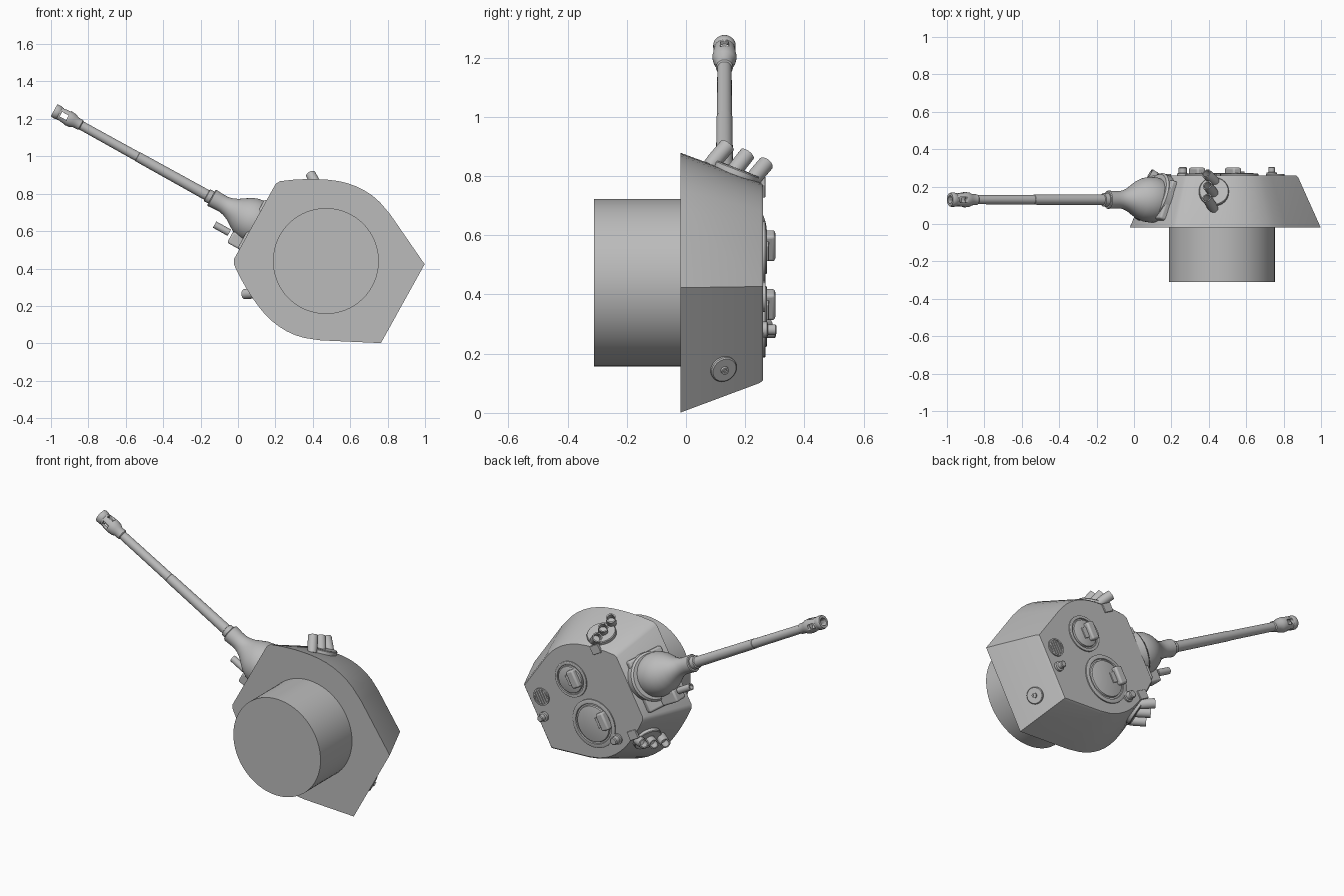
import bpy, bmesh, math
from mathutils import Matrix, Vector

cube = bpy.data.objects.get("Cube")
if cube:
    bpy.data.objects.remove(cube)

steel = bpy.data.materials.new("grey_steel")
steel.use_nodes = True
steel.diffuse_color = (0.5, 0.5, 0.5, 1)
steel.node_tree.nodes["Principled BSDF"].inputs["Base Color"].default_value = (0.5, 0.5, 0.5, 1)

# Turret frame: x = forward along the gun, y = left side, z = roof direction
A = math.radians(29)
C, S = math.cos(A), math.sin(A)
FRAME = Matrix(((-C, S, 0, 0.47), (0, 0, 1, 0), (S, C, 0, 0.44), (0, 0, 0, 1)))
TILT = -math.atan(0.375)      # slope of the front plate
GUN = 0.13                    # gun axis height
ROOF = 0.26


def finish(name, bm, bevel=0):
    """Turn a bmesh in turret space into a shaded object."""
    bmesh.ops.recalc_face_normals(bm, faces=bm.faces)
    mesh = bpy.data.meshes.new(name)
    bm.to_mesh(mesh)
    bm.free()
    mesh.transform(FRAME)
    mesh.materials.append(steel)
    ob = bpy.data.objects.new(name, mesh)
    bpy.context.collection.objects.link(ob)
    if bevel:
        mod = ob.modifiers.new("bevel", "BEVEL")
        mod.width, mod.segments = bevel, 3
    bpy.ops.object.select_all(action="DESELECT")
    ob.select_set(True)
    bpy.context.view_layer.objects.active = ob
    bpy.ops.object.shade_smooth_by_angle(angle=math.radians(32))
    return ob


def loft(bm, rings):
    """Skin a list of equal-length rings and cap both ends."""
    loops = [[bm.verts.new(p) for p in ring] for ring in rings]
    n = len(loops[0])
    for a, b in zip(loops, loops[1:]):
        for i in range(n):
            bm.faces.new((a[i], a[(i + 1) % n], b[(i + 1) % n], b[i]))
    bm.faces.new(loops[0])
    bm.faces.new(loops[-1])


def lathe(name, profile, base, axis=(0, 0, 1), sides=32):
    """Revolve (distance, radius) pairs about an axis from a base point."""
    rot = Vector(axis).to_track_quat("Z", "Y")
    rings = []
    for d, r in profile:
        r = max(r, 0.0005)
        turn = [2 * math.pi * i / sides for i in range(sides)]
        rings.append([Vector(base) + rot @ Vector((r * math.cos(t), r * math.sin(t), d)) for t in turn])
    bm = bmesh.new()
    loft(bm, rings)
    return finish(name, bm)


def box(name, size, loc, tilt=0, bevel=0.0):
    bm = bmesh.new()
    m = Matrix.Translation(loc) @ Matrix.Rotation(tilt, 4, "Y") @ Matrix.Diagonal((*size, 1))
    bmesh.ops.create_cube(bm, size=1, matrix=m)
    return finish(name, bm, bevel)


# Hull: half outline mirrored and tapered towards the roof
half = [(0.435, 0.23), (0.422, 0.254), (0.36, 0.298), (0.3, 0.335), (0.25, 0.362), (0.2, 0.386),
        (0.15, 0.406), (0.1, 0.42), (0.05, 0.428), (0, 0.43), (-0.05, 0.426), (-0.1, 0.415),
        (-0.18, 0.385), (-0.47, 0.241)]
outline = half + [(x, -y) for x, y in reversed(half)]
bm = bmesh.new()
loft(bm, [[(x * k, y * k, u) for x, y in outline] for k, u in ((1, -0.018), (0.772, 0.25), (0.752, ROOF))])
finish("turret_hull", bm)

# Ring basket under the hull
lathe("turret_basket", [(0, 0.283), (0.3, 0.283)], (0, 0, -0.31), sides=64)

# Mantlet with its backing frame
box("mantlet_frame", (0.05, 0.3, 0.22), (0.388, -0.02, 0.125), TILT, 0.012)
lathe("mantlet_seat", [(0, 0.135), (0.045, 0.135), (0.055, 0.125)], (0.37, 0, GUN), (0.937, 0, 0.35), 48)
lathe("mantlet", [(0.33, 0.085), (0.36, 0.105), (0.4, 0.119), (0.44, 0.122), (0.475, 0.117),
                  (0.51, 0.103), (0.54, 0.084), (0.57, 0.064), (0.6, 0.051), (0.625, 0.046),
                  (0.65, 0.046), (0.695, 0.049), (0.7, 0.045), (0.7, 0.03)],
      (0, 0, GUN), (1, 0, 0), 48)

# Gun barrel and muzzle brake
lathe("gun_barrel", [(0.65, 0.036), (0.725, 0.036), (0.728, 0.029), (1.15, 0.027),
                     (1.152, 0.0255), (1.55, 0.024)], (0, 0, GUN), (1, 0, 0))
brake = lathe("muzzle_brake", [(1.495, 0.024), (1.5, 0.029), (1.53, 0.03), (1.545, 0.038),
                               (1.57, 0.041), (1.6, 0.039), (1.63, 0.035), (1.635, 0.038),
                               (1.655, 0.038), (1.662, 0.035), (1.662, 0.022), (1.56, 0.022)],
              (0, 0, GUN), (1, 0, 0))
for size in ((0.04, 0.12, 0.028), (0.04, 0.028, 0.12)):
    cutter = box("slot_cutter", size, (1.6, 0, GUN))
    cutter.hide_render = True
    mod = brake.modifiers.new("slot", "BOOLEAN")
    mod.operation, mod.object = "DIFFERENCE", cutter
    bpy.context.view_layer.objects.active = brake
    bpy.ops.object.modifier_apply(modifier=mod.name)
    bpy.data.objects.remove(cutter)

# Coaxial gun beside the mantlet
box("coaxial_mount", (0.11, 0.07, 0.08), (0.455, -0.135, 0.12), 0, 0.01)
lathe("coaxial_barrel", [(0, 0.019), (0.09, 0.019), (0.09, 0.012), (0.06, 0.012)],
      (0.525, -0.118, GUN), (1, 0, 0), 20)

# Smoke dischargers on both sides
tubes = [((0.24, 0.33, 0.09), (0.295, 0.366, 0.14)),
         ((0.224, 0.311, 0.165), (0.278, 0.342, 0.207)),
         ((0.207, 0.291, 0.23), (0.268, 0.311, 0.27))]
for side, label in ((1, "left"), (-1, "right")):
    for n, (a, b) in enumerate(tubes):
        a, b = Vector((a[0], a[1] * side, a[2])), Vector((b[0], b[1] * side, b[2]))
        size = (b - a).length
        lathe(f"{label}_smoke_tube_{n + 1}",
              [(-0.02, 0.024), (0.01, 0.027), (size, 0.027), (size, 0.02), (size * 0.4, 0.02)],
              a, b - a, 24)
    lathe(f"{label}_smoke_bracket", [(-0.03, 0.08), (0.016, 0.08), (0.02, 0.076)],
          (0.215, 0.299 * side, 0.17), (0.44, 0.83 * side, 0.36))
    box(f"{label}_roof_lug", (0.06, 0.05, 0.016), (0.215, 0.25 * side, ROOF), 0, 0.003)


def hatch(name, x, y, r, handle_x, handle_y):
    lathe(name, [(-0.01, r), (0.007, r), (0.009, r * 0.97), (0.009, r * 0.84), (0.003, r * 0.82),
                 (0.003, r * 0.76), (0.012, r * 0.74), (0.014, r * 0.7)], (x, y, ROOF), sides=48)
    box(name + "_periscope", (0.05, 0.1, 0.045), (handle_x, handle_y, ROOF + 0.019), 0, 0.01)
    box(name + "_hinge", (0.07, 0.06, 0.012), (handle_x - 0.02, handle_y, ROOF + 0.014), 0, 0.003)


# Roof hatches
hatch("loader_hatch", -0.03, 0.137, 0.102, 0.008, 0.138)
hatch("commander_hatch", -0.005, -0.128, 0.138, 0.08, -0.129)

# Roof ventilator with grille bars
lathe("ventilator", [(-0.01, 0.05), (0.008, 0.05), (0.008, 0.042), (0.002, 0.042)],
      (-0.273, 0.095, ROOF))
for i in range(-2, 3):
    reach = 2 * math.sqrt(0.043 ** 2 - (i * 0.016) ** 2)
    box(f"ventilator_bar_{i + 3}", (0.007, reach, 0.006), (-0.273 + i * 0.016, 0.095, ROOF + 0.004))

# Small roof fittings
lathe("aerial_base", [(-0.01, 0.027), (0.014, 0.027), (0.017, 0.018), (0.042, 0.018), (0.045, 0.014)],
      (-0.31, -0.01, ROOF), sides=24)
lathe("sight_cover", [(-0.01, 0.03), (0.01, 0.03), (0.012, 0.022), (0.04, 0.022), (0.044, 0.017)],
      (0.103, -0.245, ROOF), sides=24)

# Pistol port on the rear plate
lathe("rear_port", [(-0.01, 0.046), (0.01, 0.046), (0.014, 0.042), (0.014, 0.014),
                    (0.022, 0.013), (0.022, 0.006), (0.016, 0.006)],
      (-0.411, -0.103, 0.125), (-0.927, 0, 0.374))
